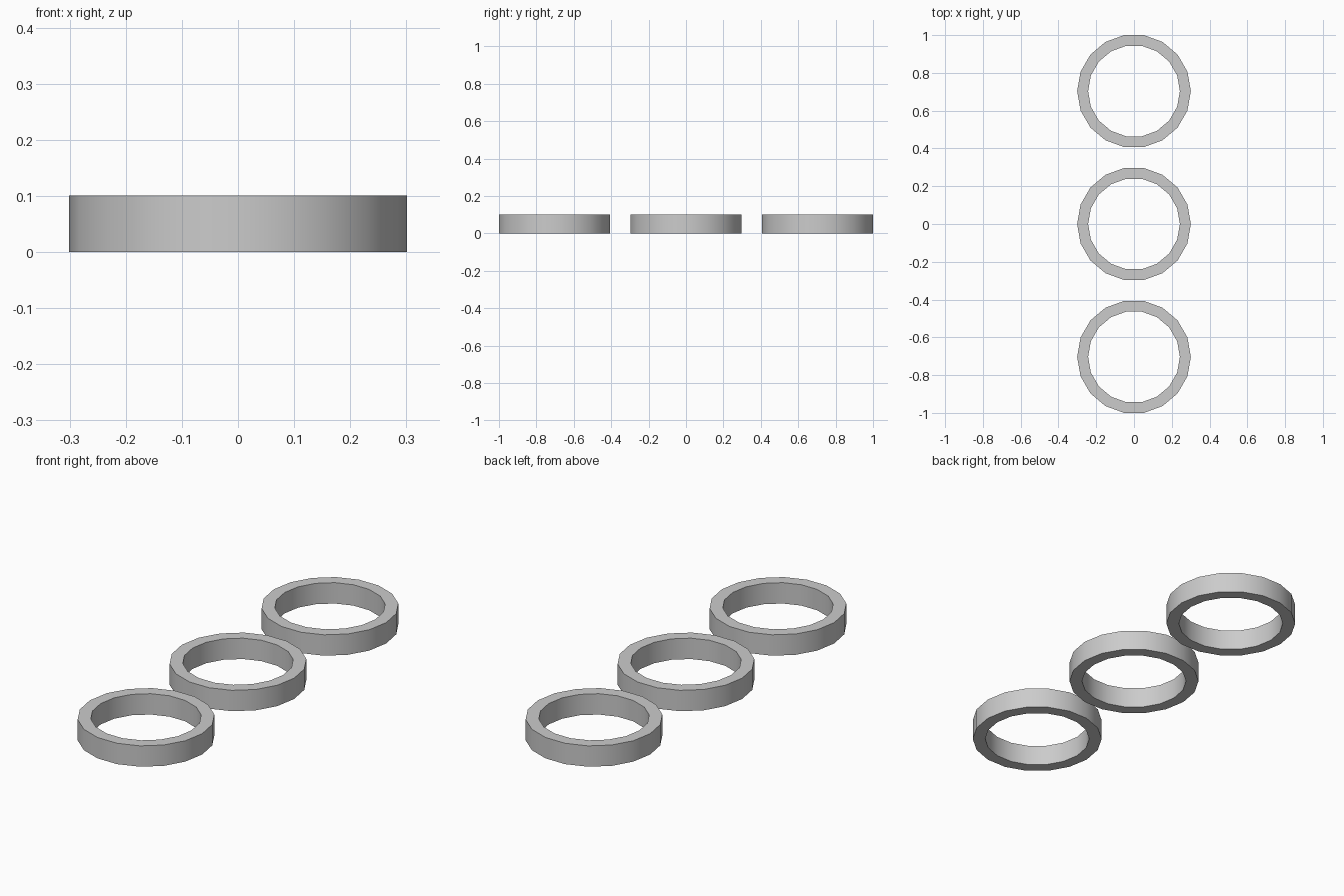
import bpy
import bmesh
from math import cos, sin, tau, radians

if "Cube" in bpy.data.objects:
    bpy.data.objects.remove(bpy.data.objects["Cube"])

SIDES = 18
OUTER, INNER, HEIGHT = 0.301, 0.243, 0.101


def make_ring(name, y):
    bm = bmesh.new()
    # closed rectangular section: outer bottom, outer top, inner top, inner bottom
    section = [(OUTER, 0), (OUTER, HEIGHT), (INNER, HEIGHT), (INNER, 0)]
    rows = [[bm.verts.new((r * cos(tau * i / SIDES), r * sin(tau * i / SIDES), z))
             for r, z in section] for i in range(SIDES)]
    for i in range(SIDES):
        a, b = rows[i], rows[(i + 1) % SIDES]
        for k in range(4):
            n = (k + 1) % 4
            bm.faces.new((a[k], b[k], b[n], a[n]))
    bmesh.ops.recalc_face_normals(bm, faces=bm.faces)
    mesh = bpy.data.meshes.new(name)
    bm.to_mesh(mesh)
    bm.free()
    ring = bpy.data.objects.new(name, mesh)
    ring.location.y = y
    bpy.context.collection.objects.link(ring)
    # smooth walls, sharp rims
    bpy.ops.object.select_all(action='DESELECT')
    ring.select_set(True)
    bpy.context.view_layer.objects.active = ring
    bpy.ops.object.shade_smooth_by_angle(angle=radians(30))


# Three rings in a row along y
spacing = 1 - OUTER * cos(tau / SIDES / 2)
for name, step in (("front_ring", -1), ("middle_ring", 0), ("back_ring", 1)):
    make_ring(name, step * spacing)
